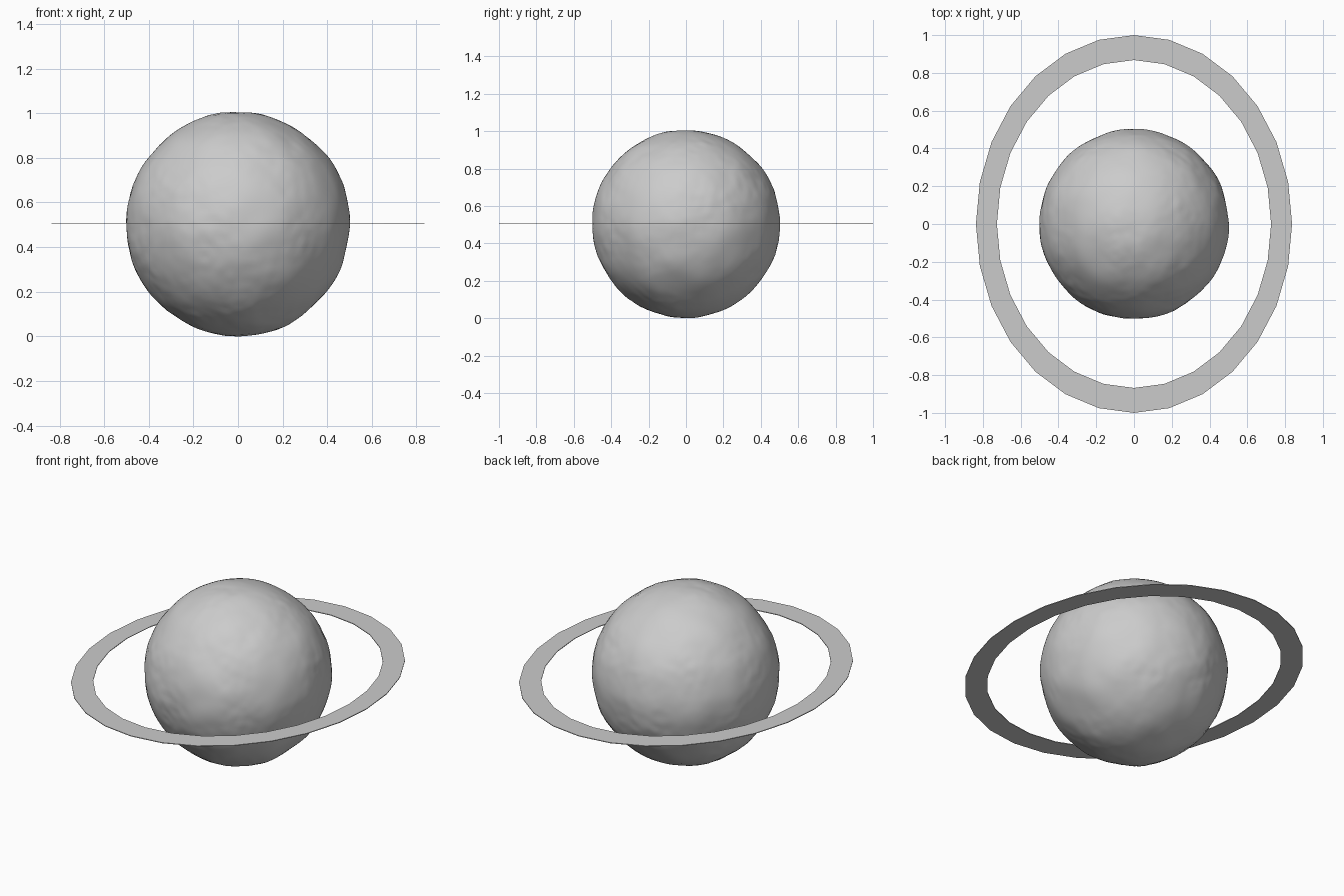
import bpy, bmesh, math
from mathutils import Vector, noise

if "Cube" in bpy.data.objects:
    bpy.data.objects.remove(bpy.data.objects["Cube"])

CENTER_Z = 0.507


def add_object(name, bm):
    mesh = bpy.data.meshes.new(name)
    bm.to_mesh(mesh)
    bm.free()
    obj = bpy.data.objects.new(name, mesh)
    bpy.context.collection.objects.link(obj)
    return obj


# Rocky globe: sphere with broad dents and fine surface ripples
bm = bmesh.new()
bmesh.ops.create_icosphere(bm, subdivisions=6, radius=0.502)
for v in bm.verts:
    d = v.co.normalized()
    broad = noise.noise(d * 3.5 + Vector((3.1, 7.4, 1.7)))
    fine = noise.noise(d * 11 + Vector((9.2, 2.6, 5.3)))
    roughness = max(0, 0.5 + noise.noise(d * 2))
    v.co += d * (0.006 * broad + 0.003 * fine * roughness)
for f in bm.faces:
    f.smooth = True
bottom = min(v.co.z for v in bm.verts)
planet = add_object("planet", bm)
planet.location.z = -bottom

# Thin flat oval ring with 28 sides
SIDES = 28
HALF = 0.002
bm = bmesh.new()
loops = []
for rx, ry, z in ((0.837, 1.0, HALF), (0.726, 0.868, HALF),
                  (0.726, 0.868, -HALF), (0.837, 1.0, -HALF)):
    loops.append([bm.verts.new((rx * math.cos(a), ry * math.sin(a), z))
                  for a in (2 * math.pi * i / SIDES for i in range(SIDES))])
for k in range(4):
    a, b = loops[k], loops[(k + 1) % 4]
    for i in range(SIDES):
        j = (i + 1) % SIDES
        bm.faces.new((a[i], a[j], b[j], b[i]))
bmesh.ops.recalc_face_normals(bm, faces=bm.faces)
ring = add_object("ring", bm)
ring.location.z = CENTER_Z
